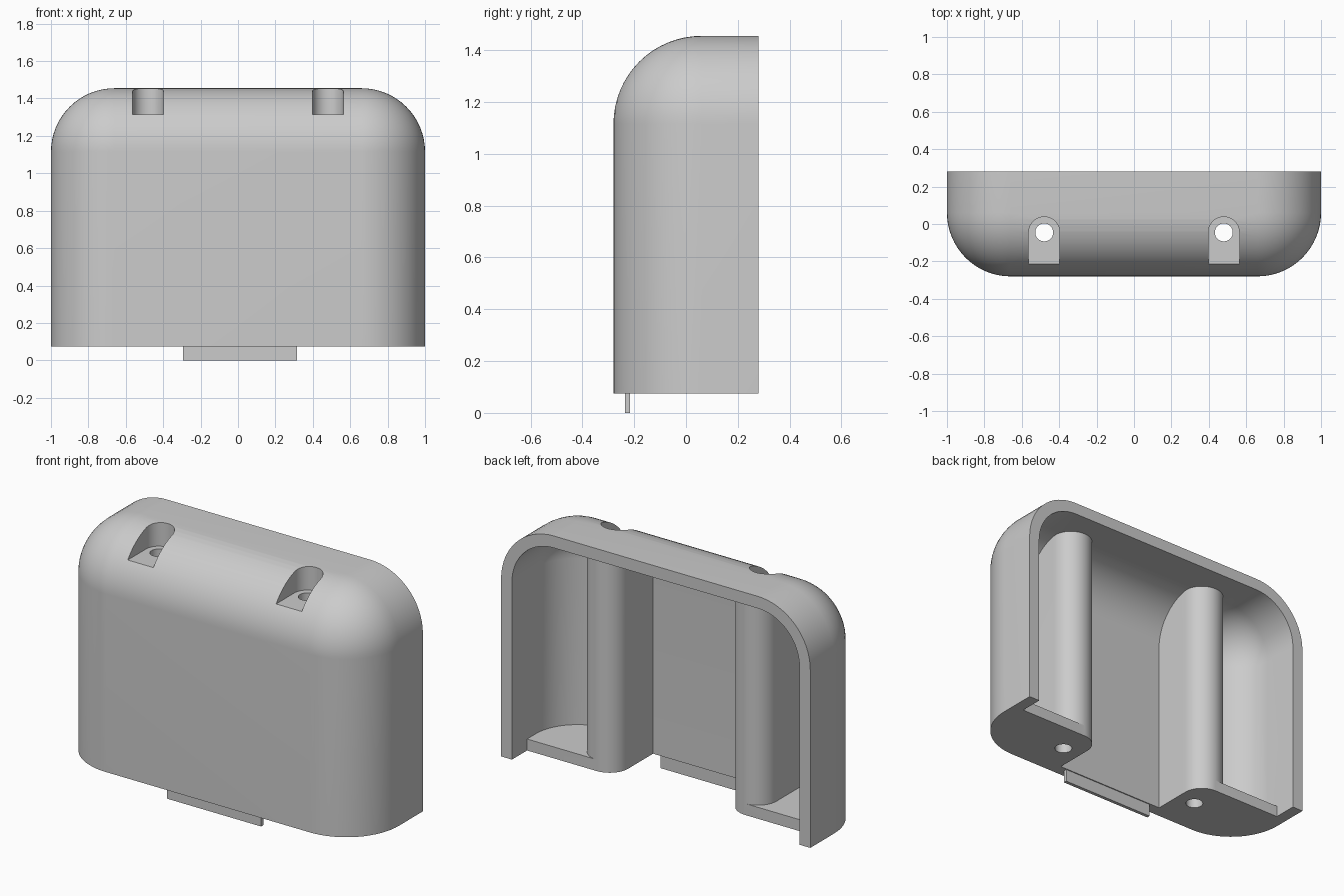
import bpy, bmesh, math

if "Cube" in bpy.data.objects:
    bpy.data.objects.remove(bpy.data.objects["Cube"])

R = 0.34            # outer corner radius
WALL = 0.07
BASE, TOP = 0.075, 1.455
FRONT, BACK = -0.28, 0.28

grey = bpy.data.materials.new("light_grey")
grey.diffuse_color = (0.6, 0.6, 0.6, 1)
grey.use_nodes = True
grey.node_tree.nodes["Principled BSDF"].inputs["Base Color"].default_value = grey.diffuse_color


def make(name, bm):
    bmesh.ops.remove_doubles(bm, verts=bm.verts[:], dist=1e-5)
    bmesh.ops.recalc_face_normals(bm, faces=bm.faces[:])
    me = bpy.data.meshes.new(name)
    bm.to_mesh(me)
    bm.free()
    me.materials.append(grey)
    ob = bpy.data.objects.new(name, me)
    bpy.context.collection.objects.link(ob)
    return ob


def arch(half, top, base, radius, y, n=16):
    """Arch outline in the xz plane with rounded upper corners."""
    pts = [(half, y, base)]
    for side in (0, 1):
        cx = (half - radius) * (1 - 2 * side)
        for i in range(n + 1):
            a = math.pi / 2 * (side + i / n)
            pts.append((cx + radius * math.cos(a), y, top - radius + radius * math.sin(a)))
    pts.append((-half, y, base))
    return pts


def rounded_block(name, half, top, base, radius, front, back, n=16):
    """Arch lofted from back to front with a rounded front edge."""
    bm = bmesh.new()
    rings = [(0, back)]
    for i in range(n + 1):
        a = math.pi / 2 * i / n
        rings.append((radius * (1 - math.cos(a)), front + radius * (1 - math.sin(a))))
    loops = [[bm.verts.new(p) for p in arch(half - d, top - d, base, radius - d, y)]
             for d, y in rings]
    for a, b in zip(loops, loops[1:]):
        for i in range(len(a)):
            j = (i + 1) % len(a)
            bm.faces.new((a[i], a[j], b[j], b[i]))
    bm.faces.new(loops[0])
    bm.faces.new(loops[-1])
    return make(name, bm)


def prism(name, pts, z0, z1):
    bm = bmesh.new()
    face = bm.faces.new([bm.verts.new((x, y, z0)) for x, y in pts])
    ext = bmesh.ops.extrude_face_region(bm, geom=[face])
    for v in ext["geom"]:
        if isinstance(v, bmesh.types.BMVert):
            v.co.z = z1
    return make(name, bm)


def tongue(cx, cy, r, front, n=24):
    """Straight sided outline with a round back end."""
    arc = [(cx + r * math.cos(math.pi * i / n), cy + r * math.sin(math.pi * i / n))
           for i in range(n + 1)]
    return [(cx + r, front)] + arc + [(cx - r, front)]


def circle(cx, cy, r, n=32):
    return [(cx + r * math.cos(math.tau * i / n), cy + r * math.sin(math.tau * i / n))
            for i in range(n)]


def rect(x0, x1, y0, y1):
    return [(x0, y0), (x1, y0), (x1, y1), (x0, y1)]


def subtract(target, cutter):
    mod = target.modifiers.new("cut", 'BOOLEAN')
    mod.operation = 'DIFFERENCE'
    mod.solver = 'EXACT'
    mod.object = cutter
    bpy.context.view_layer.objects.active = target
    bpy.ops.object.modifier_apply(modifier=mod.name)
    bpy.data.objects.remove(cutter)


# Outer shell and the cavity to be hollowed out of it
shell = rounded_block("shell", 1.0, TOP, BASE, R, FRONT, BACK)
cavity = rounded_block("cavity", 1.0 - WALL, TOP - WALL, -0.5, R - WALL, FRONT + WALL, 0.5)

# Screw posts and floor plates are left standing in the cavity
for s in (-1, 1):
    subtract(cavity, prism("post", tongue(0.48 * s, 0.02, 0.12, -0.6), -1, 2))
    x0, x1 = sorted((0.48 * s, 1.3 * s))
    subtract(cavity, prism("floor_plate", rect(x0, x1, -0.7, 0.14), -1.1, BASE + 0.067))
subtract(shell, cavity)

# Screw head recesses and through holes
for s in (-1, 1):
    subtract(shell, prism("recess", tongue(0.48 * s, -0.045, 0.083, -0.6), 1.315, 2))
    subtract(shell, prism("screw_hole", circle(0.48 * s, -0.045, 0.048), -0.5, 1.6))

# Locating tab under the front wall
tab = prism("locating_tab", rect(-0.295, 0.315, -0.236, -0.216), 0, BASE + 0.03)

for ob in (shell, tab):
    bpy.ops.object.select_all(action='DESELECT')
    ob.select_set(True)
    bpy.context.view_layer.objects.active = ob
    bpy.ops.object.shade_smooth_by_angle(angle=math.radians(30))
